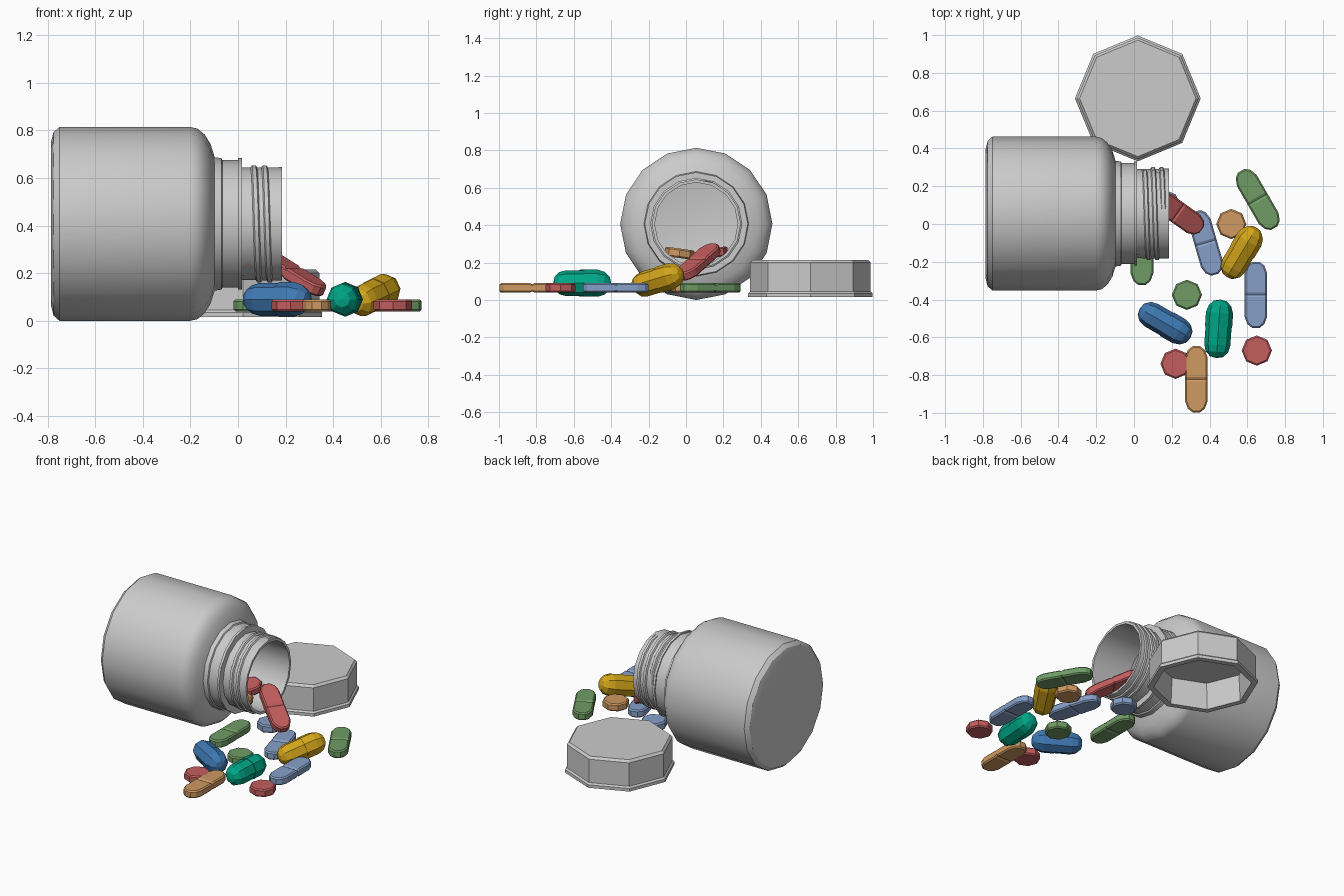
import bpy, bmesh
from math import sin, cos, tau, pi, radians
from mathutils import Vector

if "Cube" in bpy.data.objects:
    bpy.data.objects.remove(bpy.data.objects["Cube"])

COLORS = {"red": (.55, .11, .11), "green": (.16, .33, .13), "pale_blue": (.24, .35, .58),
          "tan": (.62, .32, .12), "blue": (.05, .19, .45), "teal": (0, .38, .24), "yellow": (.65, .38, .01)}
mats = {}
for key, c in COLORS.items():
    mats[key] = bpy.data.materials.new(key)
    mats[key].diffuse_color = (*c, 1)


def finish(name, bm, loc=(0, 0, 0), rot=(0, 0, 0), color=None):
    bmesh.ops.recalc_face_normals(bm, faces=bm.faces)
    me = bpy.data.meshes.new(name)
    bm.to_mesh(me)
    bm.free()
    ob = bpy.data.objects.new(name, me)
    ob.location, ob.rotation_euler = loc, rot
    bpy.context.collection.objects.link(ob)
    if color:
        me.materials.append(mats[color])
    return ob


def lathe(profile, sides):
    """Revolve (x, radius) points around the x axis."""
    bm = bmesh.new()
    rings = []
    for x, r in profile:
        n = 1 if r == 0 else sides
        rings.append([bm.verts.new((x, r * cos(tau * i / sides), r * sin(tau * i / sides))) for i in range(n)])
    for a, b in zip(rings, rings[1:]):
        for i in range(sides):
            j = (i + 1) % sides
            quad = [a[i % len(a)], a[j % len(a)], b[j % len(b)], b[i % len(b)]]
            bm.faces.new(list(dict.fromkeys(quad)))
    return bm


def smooth(ob):
    bpy.ops.object.select_all(action='DESELECT')
    ob.select_set(True)
    bpy.context.view_layer.objects.active = ob
    bpy.ops.object.shade_smooth_by_angle(angle=radians(30))


def tablet_mesh(outline, h=.025, scored=False):
    """Bevelled slab from an outline, with an optional score groove."""
    bm = bmesh.new()
    face = bm.faces.new([bm.verts.new((x, y, -h)) for x, y in outline])
    ext = bmesh.ops.extrude_face_region(bm, geom=[face])
    for v in ext["geom"]:
        if isinstance(v, bmesh.types.BMVert):
            v.co.z = h
    flat = [e for e in bm.edges if abs(e.verts[0].co.z - e.verts[1].co.z) < 1e-5]
    bmesh.ops.bevel(bm, geom=flat, offset=.008, segments=1, affect='EDGES')
    if scored:
        for x in (-.012, 0, .012):
            bmesh.ops.bisect_plane(bm, geom=bm.verts[:] + bm.edges[:] + bm.faces[:],
                                   plane_co=(x, 0, 0), plane_no=(1, 0, 0))
        for v in bm.verts:
            if abs(v.co.x) < 1e-4:
                v.co.z *= .75
    return bm


def round_tablet(name, loc, color, rot=(0, 0, 0)):
    pts = [(.08 * cos(tau * i / 8), .08 * sin(tau * i / 8)) for i in range(8)]
    finish(name, tablet_mesh(pts), loc, rot, color)


def caplet(name, loc, color, rot):
    half = [(.115, -.06), (.155, -.045), (.175, -.02), (.175, .02), (.155, .045), (.115, .06)]
    pts = half + [(-x, -y) for x, y in half]
    finish(name, tablet_mesh(pts, scored=True), loc, rot, color)


def capsule(name, loc, color, yaw, tilt=0):
    end = [(.155, 0), (.148, .034), (.122, .06), (.085, .069)]
    prof = [(-x, r) for x, r in end] + [(.01, .069), (.01, .072), (.085, .072)] + end[2::-1]
    finish(name, lathe(prof, 8), loc, (0, -radians(tilt), radians(yaw)), color)


# Bottle lying on its side, hollow
AXIS = (0, .055, .407)
bottle = finish("bottle", lathe([
    (-.785, 0), (-.785, .345), (-.775, .385), (-.75, .407), (-.2, .407), (-.17, .4), (-.14, .375),
    (-.115, .335), (-.098, .28), (-.07, .276), (-.066, .268), (0, .268), (0, .276), (.016, .276),
    (.016, .236), (.185, .238), (.185, .222), (-.09, .222), (-.13, .325), (-.19, .385),
    (-.745, .385), (-.765, .34), (-.765, 0)], 16), AXIS)
smooth(bottle)

# Helical screw thread on the neck
bm = bmesh.new()
prev = None
STEPS = 36
for i in range(STEPS + 1):
    a = tau * i / 16
    x = .055 + .045 * i / 16
    lift = .246 if 0 < i < STEPS else .236
    ring = [bm.verts.new((x + dx, r * cos(a), r * sin(a)))
            for dx, r in ((-.016, .233), (-.008, lift), (.008, lift), (.016, .233))]
    if prev:
        for k in range(4):
            m = (k + 1) % 4
            bm.faces.new((prev[k], prev[m], ring[m], ring[k]))
    else:
        bm.faces.new(ring)
    prev = ring
bm.faces.new(prev)
smooth(finish("neck_thread", bm, AXIS))

# Eight-sided cap, open underneath
finish("cap", lathe([
    (.19, 0), (.19, .285), (.015, .295), (.015, .333), (.035, .333), (.045, .322),
    (.2, .322), (.215, .308), (.215, 0)], 8), (.02, .665, 0), (0, -pi / 2, 0))

# Scored caplets
Z = .065
for i, (x, y, deg, color) in enumerate([
        (.655, .13, -60, "green"), (.042, -.147, 90, "green"), (.645, -.375, 90, "pale_blue"),
        (.38, -.1, -74, "pale_blue"), (.33, -.822, 90, "tan")]):
    caplet(f"caplet_{i}", (x, y, Z), color, (0, 0, radians(deg)))

# Caplet sliding out of the bottle mouth
low, high = Vector((.31, .005, .15)), Vector((.14, .125, .257))
caplet("caplet_falling", (low + high) / 2, "red", (low - high).to_track_quat('X', 'Z').to_euler())

# Round tablets
for i, (x, y, color) in enumerate([
        (.28, -.375, "green"), (.515, 0, "tan"), (.22, -.74, "red"),
        (.65, -.67, "red"), (.165, .1, "pale_blue")]):
    round_tablet(f"tablet_{i}", (x, y, Z), color)
round_tablet("tablet_inside_tan", (.04, -.035, .25), "tan", (radians(-8), 0, 0))
round_tablet("tablet_inside_red", (-.02, .145, .25), "red", (radians(10), 0, 0))

# Capsules
capsule("capsule_blue", (.165, -.525, .09), "blue", -30)
capsule("capsule_teal", (.447, -.555, .09), "teal", 86)
capsule("capsule_yellow", (.57, -.15, .107), "yellow", 59, 14)

for m in bpy.data.materials:
    if m.users and not m.is_grease_pencil:
        m.use_nodes = True
        m.node_tree.nodes["Principled BSDF"].inputs["Base Color"].default_value = m.diffuse_color
